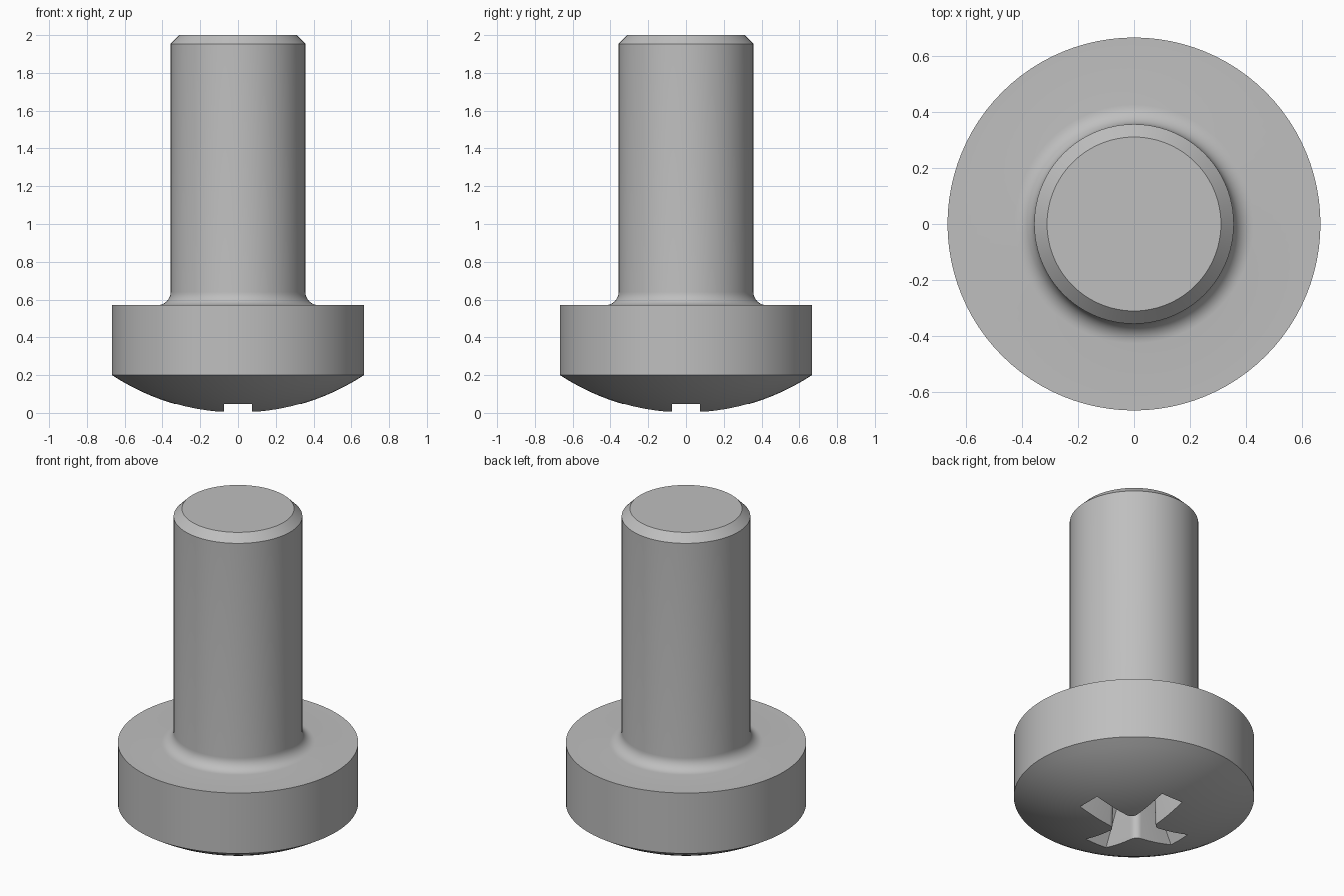
import bpy
import bmesh
from math import sin, cos, pi, asin, sqrt

if "Cube" in bpy.data.objects:
    bpy.data.objects.remove(bpy.data.objects["Cube"])

steel = bpy.data.materials.new("grey steel")
steel.use_nodes = True
COLOUR = (0.52, 0.52, 0.52, 1)
steel.diffuse_color = COLOUR
steel.node_tree.nodes["Principled BSDF"].inputs["Base Color"].default_value = COLOUR


def loft(name, rings, start, end):
    """Skin a stack of closed rings, closing both ends to a centre point."""
    bm = bmesh.new()
    rows = [[bm.verts.new(p) for p in ring] for ring in rings]
    n = len(rows[0])
    for a, b in zip(rows, rows[1:]):
        for i in range(n):
            j = (i + 1) % n
            bm.faces.new((a[i], a[j], b[j], b[i]))
    for row, z in ((rows[0], start), (rows[-1], end)):
        tip = bm.verts.new((0, 0, z))
        for i in range(n):
            bm.faces.new((row[i], row[(i + 1) % n], tip))
    bmesh.ops.recalc_face_normals(bm, faces=bm.faces)
    mesh = bpy.data.meshes.new(name)
    bm.to_mesh(mesh)
    bm.free()
    mesh.materials.append(steel)
    obj = bpy.data.objects.new(name, mesh)
    bpy.context.collection.objects.link(obj)
    return obj


# Screw profile: domed head, rim, fillet under the head, shank, chamfered tip
HEAD_R, DOME_H, HEAD_TOP = 0.667, 0.2, 0.57
SHANK_R, FILLET, CHAMFER, TOP = 0.357, 0.07, 0.046, 2.0
dome_r = (HEAD_R ** 2 + DOME_H ** 2) / (2 * DOME_H)
sweep = asin(HEAD_R / dome_r)
profile = [(dome_r * sin(sweep * i / 12), dome_r * (1 - cos(sweep * i / 12)))
           for i in range(1, 13)]
profile.append((HEAD_R, HEAD_TOP))
for i in range(9):
    t = i / 8 * pi / 2
    profile.append((SHANK_R + FILLET * (1 - sin(t)), HEAD_TOP + FILLET * (1 - cos(t))))
profile += [(SHANK_R, TOP - CHAMFER), (SHANK_R - CHAMFER, TOP)]

SIDES = 96
turns = [2 * pi * i / SIDES for i in range(SIDES)]
screw = loft("screw", [[(r * cos(a), r * sin(a), z) for a in turns] for r, z in profile],
             0, TOP)


def cross(reach, half, z, fillet=0.04):
    """Cross outline with rounded inner corners."""
    quarter = [(reach, -half), (reach, half)]
    for i in range(7):
        t = i / 6 * pi / 2
        quarter.append((half + fillet * (1 - sin(t)), half + fillet * (1 - cos(t))))
    ring = []
    for c, s in ((1, 0), (0, 1), (-1, 0), (0, -1)):
        ring += [(x * c - y * s, x * s + y * c, z) for x, y in quarter]
    return ring


# Tapered cross drive recess
cutter = loft("recess_cutter", [cross(0.4, 0.077, -0.1), cross(0.16, 0.064, 0.4)],
              -0.1, 0.45)
cutter.hide_render = True
cut = screw.modifiers.new("drive recess", "BOOLEAN")
cut.operation = "DIFFERENCE"
cut.solver = "EXACT"
cut.object = cutter

# Apply the cut and remove the cutter
graph = bpy.context.evaluated_depsgraph_get()
screw_mesh = bpy.data.meshes.new_from_object(screw.evaluated_get(graph))
screw.modifiers.clear()
screw.data = screw_mesh
bpy.data.objects.remove(cutter)

bpy.ops.object.select_all(action="DESELECT")
screw.select_set(True)
bpy.context.view_layer.objects.active = screw
bpy.ops.object.shade_smooth_by_angle(angle=pi / 7)
